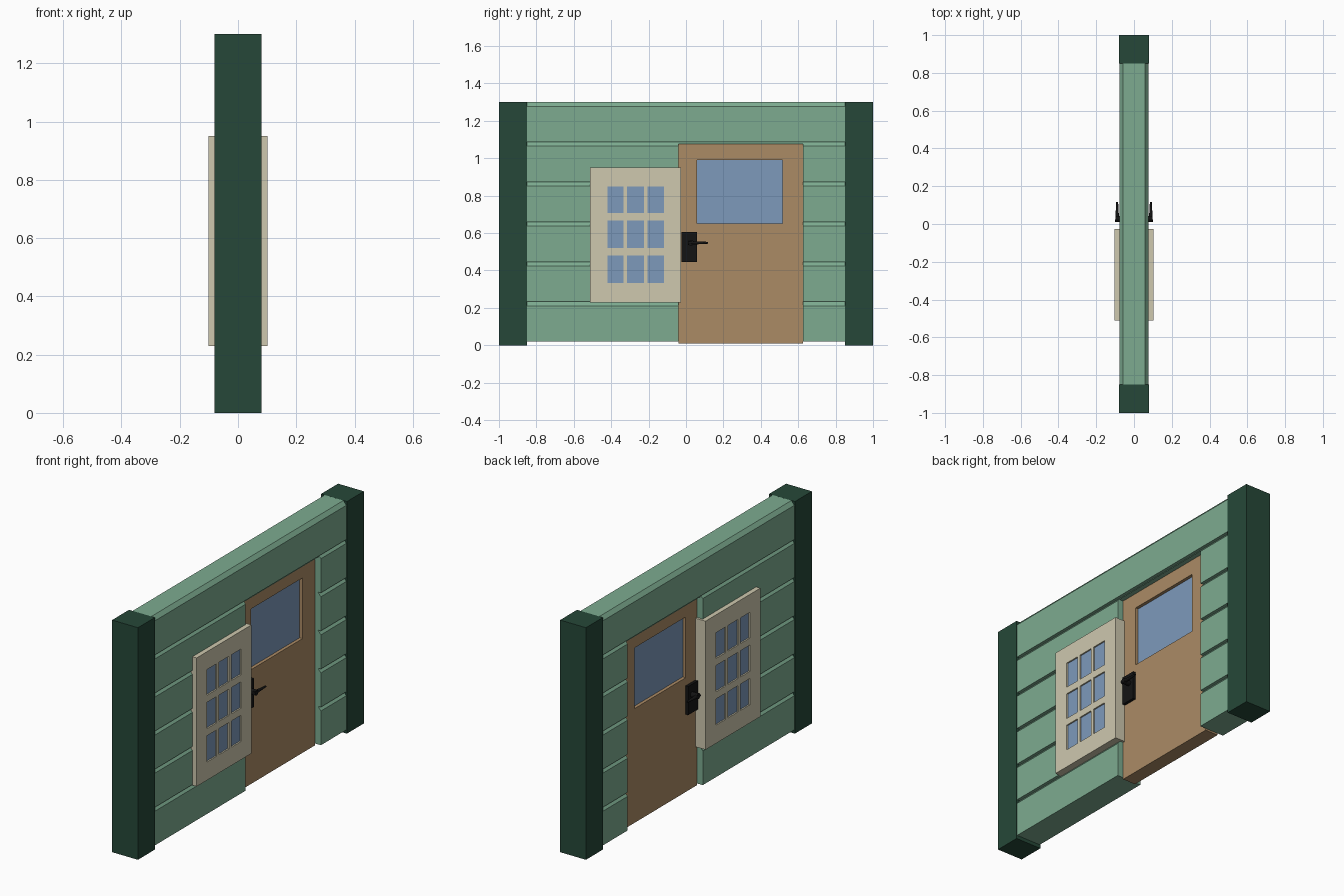
import bpy, bmesh, math
from mathutils import Matrix

if "Cube" in bpy.data.objects:
    bpy.data.objects.remove(bpy.data.objects["Cube"])


def material(name, rgb):
    m = bpy.data.materials.new(name)
    m.diffuse_color = [(c / 255) ** 2.2 for c in rgb] + [1]
    m.use_nodes = True
    m.node_tree.nodes["Principled BSDF"].inputs["Base Color"].default_value = m.diffuse_color
    return m


SIDING = material("siding_green", (124, 170, 143))
POST = material("dark_green", (42, 73, 59))
WOOD = material("door_brown", (170, 138, 101))
CREAM = material("window_cream", (205, 199, 173))
GLASS = material("glass_blue", (124, 152, 186))
BLACK = material("handle_black", (26, 26, 26))


def finish(name, bm, mat):
    bmesh.ops.recalc_face_normals(bm, faces=bm.faces)
    me = bpy.data.meshes.new(name)
    bm.to_mesh(me)
    bm.free()
    me.materials.append(mat)
    ob = bpy.data.objects.new(name, me)
    bpy.context.collection.objects.link(ob)
    return ob


def box(name, x, y, z, mat):
    """Box from (min, max) ranges."""
    bm = bmesh.new()
    bmesh.ops.create_cube(bm, size=1)
    for v in bm.verts:
        v.co = [r[0] + (c + 0.5) * (r[1] - r[0]) for c, r in zip(v.co, (x, y, z))]
    return finish(name, bm, mat)


def prism(name, half, y0, y1, mat):
    """Half profile (x, z) going upward, mirrored in x and extruded along y."""
    pts = half + [(-x, z) for x, z in reversed(half)]
    bm = bmesh.new()
    a = [bm.verts.new((x, y0, z)) for x, z in pts]
    b = [bm.verts.new((x, y1, z)) for x, z in pts]
    bm.faces.new(a)
    bm.faces.new(b)
    for i in range(len(pts)):
        j = (i + 1) % len(pts)
        bm.faces.new((a[i], a[j], b[j], b[i]))
    return finish(name, bm, mat)


def panel(name, ys, zs, half_thick, mat):
    """Flat panel with openings in the odd grid cells, thickened evenly."""
    bm = bmesh.new()
    v = [[bm.verts.new((0, y, z)) for z in zs] for y in ys]
    for i in range(len(ys) - 1):
        for j in range(len(zs) - 1):
            if not (i % 2 and j % 2):
                bm.faces.new((v[i][j], v[i + 1][j], v[i + 1][j + 1], v[i][j + 1]))
    ob = finish(name, bm, mat)
    mod = ob.modifiers.new("thickness", 'SOLIDIFY')
    mod.thickness, mod.offset = 2 * half_thick, 0
    return ob


def cone(name, center, axis, r1, r2, depth, mat):
    bm = bmesh.new()
    rot = Matrix.Rotation(math.pi / 2, 4, 'Y') if axis == 'X' else Matrix.Rotation(-math.pi / 2, 4, 'X')
    bmesh.ops.create_cone(bm, cap_ends=True, segments=12, radius1=r1, radius2=r2,
                          depth=depth, matrix=Matrix.Translation(center) @ rot)
    return finish(name, bm, mat)


# corner posts
for side, y in (("front", (-1, -0.85)), ("back", (0.85, 1))):
    box(side + "_post", (-0.08, 0.08), y, (0, 1.3), POST)

# lapped siding: six planks with a chamfered top edge each
OUT, IN, PITCH, BASE = 0.076, 0.058, 0.2133, 0.02
profile = []
for k in range(6):
    z = BASE + k * PITCH
    profile += [(IN if k else OUT, z), (OUT, z), (OUT, z + PITCH - 0.022)]
profile = profile[1:] + [(IN, BASE + 6 * PITCH)]
D0, D1, DTOP = -0.04, 0.625, 1.075
prism("siding_front", profile, -0.85, D0, SIDING)
prism("siding_back", profile, D1, 0.85, SIDING)
prism("siding_header", [(0.067, DTOP)] + profile[-4:], D0, D1, SIDING)

# door with a single glazed opening
panel("door", [D0, 0.06, 0.515, D1], [0.01, 0.65, 0.99, DTOP], 0.04, WOOD)
box("door_glass", (-0.022, 0.022), (0.06, 0.515), (0.65, 0.99), GLASS)

# nine-pane window
panel("window_frame",
      [-0.512, -0.42, -0.335, -0.315, -0.225, -0.205, -0.118, -0.027],
      [0.23, 0.332, 0.479, 0.519, 0.666, 0.706, 0.85, 0.95], 0.102, CREAM)
box("window_glass", (-0.094, 0.094), (-0.43, -0.11), (0.32, 0.86), GLASS)

# door handles on both sides
for s, side in ((1, "right"), (-1, "left")):
    box(side + "_handle_plate", sorted((s * 0.038, s * 0.056)), (-0.025, 0.06), (0.445, 0.605), BLACK)
    cone(side + "_handle_stem", (s * 0.075, 0.027, 0.548), 'X', 0.015, 0.015, 0.044, BLACK)
    cone(side + "_handle_lever", (s * 0.089, 0.064, 0.548), 'Y', 0.011, 0.005, 0.105, BLACK)
